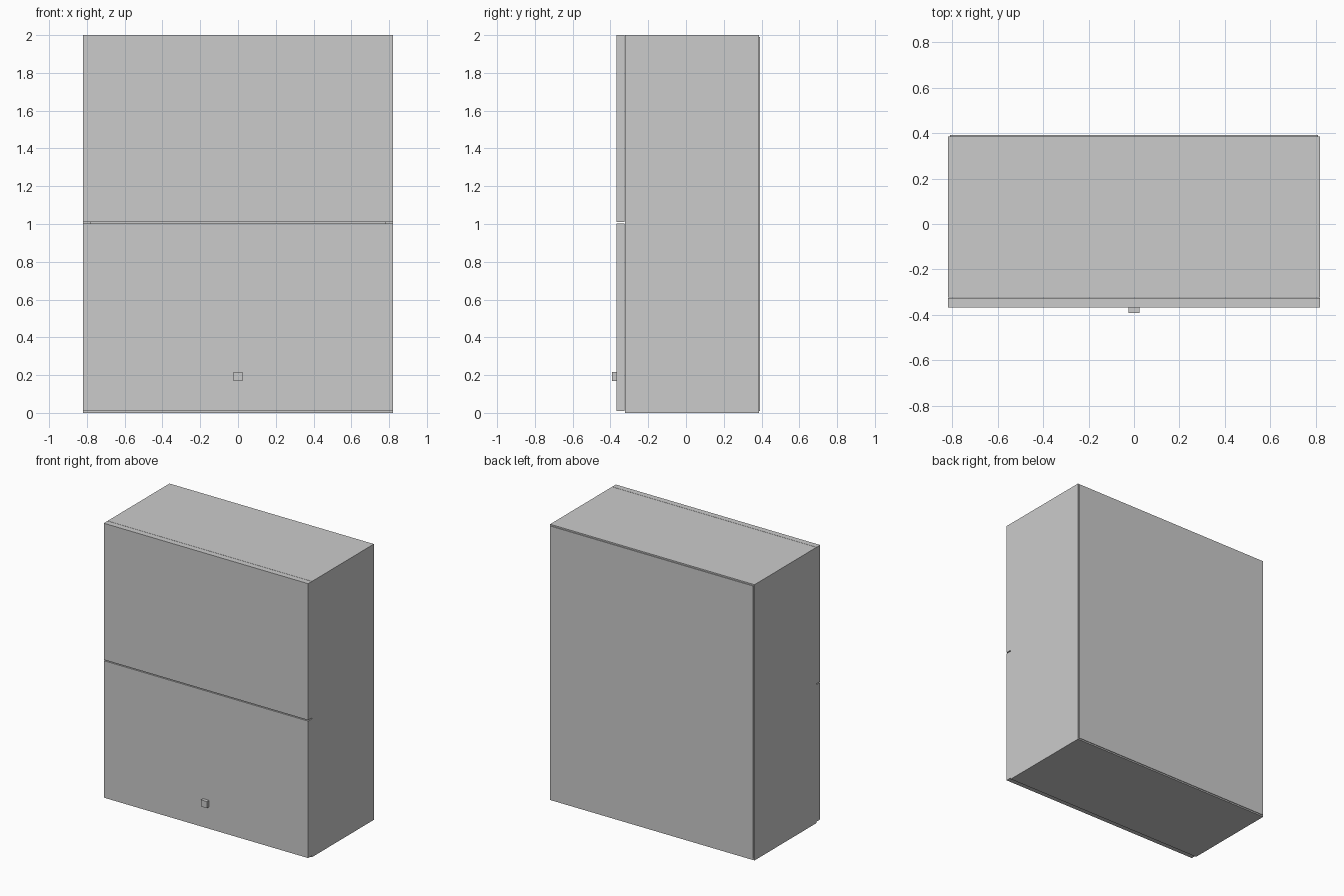
import bpy

default = bpy.data.objects.get("Cube")
if default:
    bpy.data.objects.remove(default, do_unlink=True)

# Single painted finish
paint = bpy.data.materials.new("light_grey_paint")
paint.use_nodes = True
grey = (0.6, 0.6, 0.6, 1)
paint.diffuse_color = grey
paint.node_tree.nodes["Principled BSDF"].inputs["Base Color"].default_value = grey


def panel(name, x, y, z):
    """Box spanning the given (low, high) range on each axis."""
    spans = (x, y, z)
    bpy.ops.mesh.primitive_cube_add(size=1, location=[(a + b) / 2 for a, b in spans])
    ob = bpy.context.object
    ob.name = name
    ob.scale = [b - a for a, b in spans]
    bpy.ops.object.transform_apply(location=False, rotation=False, scale=True)
    ob.data.materials.append(paint)
    return ob


WIDTH, HEIGHT, BOARD = 0.82, 2.0, 0.04
INNER = WIDTH - BOARD
DEPTH = (-0.323, 0.386)
DOOR = (-0.367, -0.325)

# Carcass: two sides with top and bottom boards between them
for side, s in (("left", 1), ("right", -1)):
    panel(side + "_side", sorted((s * INNER, s * WIDTH)), DEPTH, (0, HEIGHT))
panel("top_board", (-INNER, INNER), DEPTH, (HEIGHT - BOARD, HEIGHT))
panel("bottom_board", (-INNER, INNER), DEPTH, (0, BOARD))

# Thin back sheet
panel("back_sheet", (-0.81, 0.81), (0.386, 0.391), (0.01, 1.99))

# Two stacked fronts separated by a narrow gap
panel("lower_door", (-WIDTH, WIDTH), DOOR, (0.01, 1.003))
panel("upper_door", (-WIDTH, WIDTH), DOOR, (1.01, HEIGHT))

# Square knob
panel("knob", (-0.024, 0.024), (-0.391, DOOR[0]), (0.168, 0.216))
